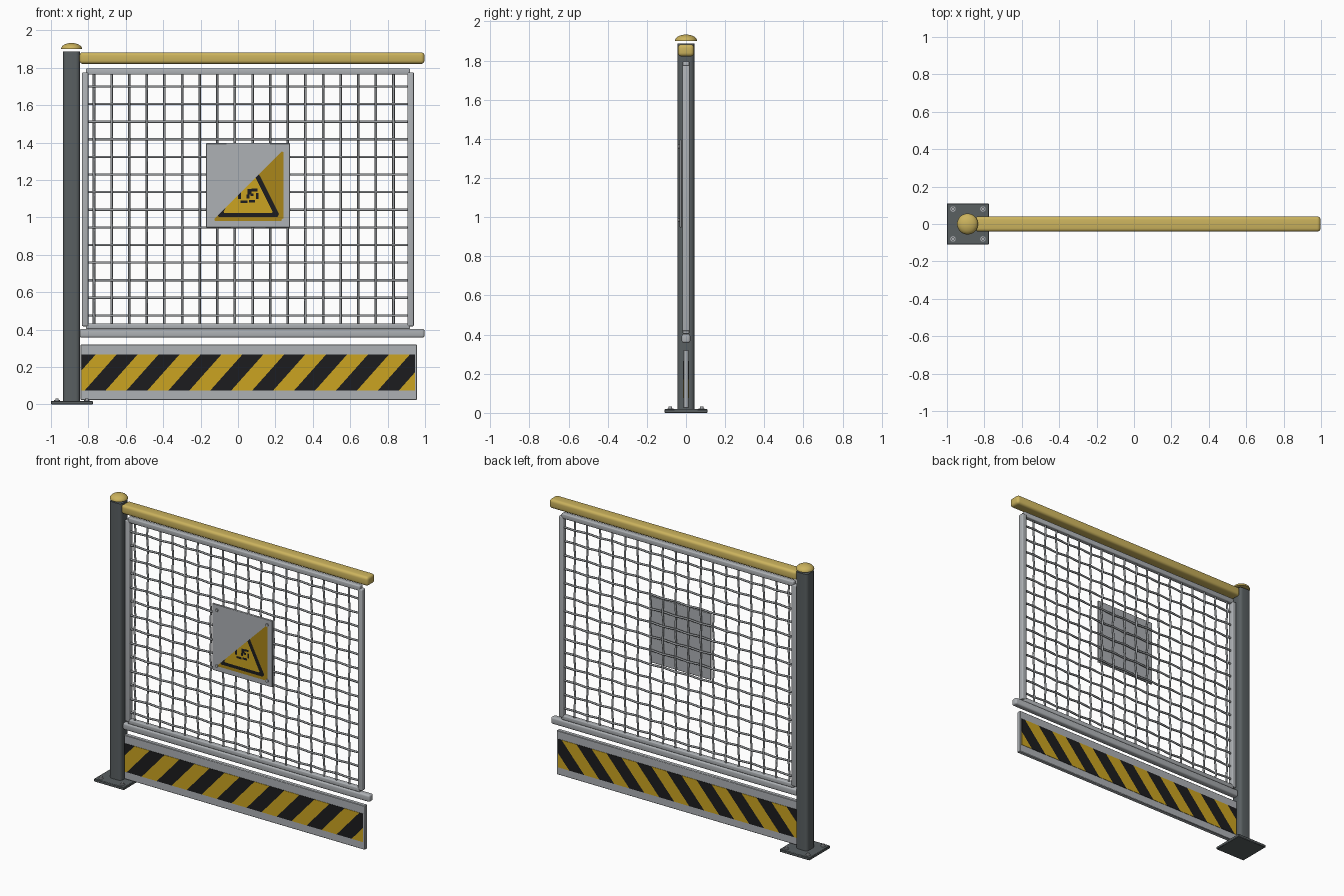
import bpy, bmesh, math
from mathutils import Vector

if "Cube" in bpy.data.objects:
    bpy.data.objects.remove(bpy.data.objects["Cube"])


def mat(name, r, g, b):
    m = bpy.data.materials.new(name)
    m.diffuse_color = (r, g, b, 1)
    m.use_nodes = True
    m.node_tree.nodes["Principled BSDF"].inputs["Base Color"].default_value = m.diffuse_color
    return m


DARK = mat("dark grey steel", 0.10, 0.115, 0.12)
GALV = mat("galvanised grey", 0.42, 0.44, 0.46)
WIRE = mat("wire grey", 0.33, 0.345, 0.36)
RAIL = mat("rail yellow", 0.60, 0.45, 0.11)
GOLD = mat("stripe yellow", 0.60, 0.37, 0.015)
OCHRE = mat("sign ochre", 0.40, 0.24, 0.01)
BLACK = mat("black", 0.012, 0.012, 0.013)


def finish(name, bm, mats):
    bmesh.ops.recalc_face_normals(bm, faces=bm.faces)
    me = bpy.data.meshes.new(name)
    bm.to_mesh(me)
    bm.free()
    ob = bpy.data.objects.new(name, me)
    bpy.context.collection.objects.link(ob)
    for m in mats:
        me.materials.append(m)
    return ob


def smooth(ob, angle=40):
    bpy.ops.object.select_all(action='DESELECT')
    ob.select_set(True)
    bpy.context.view_layer.objects.active = ob
    bpy.ops.object.shade_smooth_by_angle(angle=math.radians(angle))


def box_bm(x0, x1, y0, y1, z0, z1):
    bm = bmesh.new()
    bmesh.ops.create_cube(bm, size=1)
    for v in bm.verts:
        v.co = Vector(((x0 + x1) / 2 + v.co.x * (x1 - x0),
                       (y0 + y1) / 2 + v.co.y * (y1 - y0),
                       (z0 + z1) / 2 + v.co.z * (z1 - z0)))
    return bm


def box(name, x0, x1, y0, y1, z0, z1, m, bevel=0.0, seg=3):
    bm = box_bm(x0, x1, y0, y1, z0, z1)
    if bevel:
        bmesh.ops.bevel(bm, geom=bm.edges[:], offset=bevel, segments=seg,
                        profile=0.5, affect='EDGES')
    ob = finish(name, bm, [m])
    if bevel:
        smooth(ob)
    return ob


def bolt(name, loc, r, h, m, facing_front=False):
    rot = (math.radians(90), 0, 0) if facing_front else (0, 0, 0)
    bpy.ops.mesh.primitive_cylinder_add(vertices=12, radius=r, depth=h, location=loc, rotation=rot)
    ob = bpy.context.object
    ob.name = name
    ob.data.materials.append(m)
    smooth(ob)


# Post: rounded square tube, only the vertical edges are rounded
PX = -0.89
bm = box_bm(PX - 0.045, PX + 0.045, -0.043, 0.043, 0.018, 1.887)
vert = [e for e in bm.edges if abs(e.verts[0].co.z - e.verts[1].co.z) > 1]
bmesh.ops.bevel(bm, geom=vert, offset=0.022, segments=5, profile=0.5, affect='EDGES')
smooth(finish("post", bm, [DARK]))

# Base plate with anchor bolts
box("base_plate", -1.0, -0.776, -0.11, 0.11, 0, 0.019, DARK, 0.003, 1)
for sx in (-1, 1):
    for sy in (-1, 1):
        bolt("anchor_washer", (PX + 0.002 + sx * 0.08, sy * 0.08, 0.02), 0.015, 0.006, GALV)
        bolt("anchor_bolt", (PX + 0.002 + sx * 0.08, sy * 0.08, 0.025), 0.009, 0.014, GALV)

# Domed post cap: upper half of a flattened sphere, slightly above the post
bm = bmesh.new()
bmesh.ops.create_uvsphere(bm, u_segments=32, v_segments=16, radius=1)
cut = bmesh.ops.bisect_plane(bm, geom=bm.verts[:] + bm.edges[:] + bm.faces[:],
                             plane_co=(0, 0, 0.001), plane_no=(0, 0, -1), clear_outer=True)
bmesh.ops.holes_fill(bm, edges=[e for e in bm.edges if e.is_boundary])
for v in bm.verts:
    v.co = Vector((PX + v.co.x * 0.056, v.co.y * 0.056, 1.901 + v.co.z * 0.032))
smooth(finish("post_cap", bm, [RAIL]))

# Rails
box("top_rail", -0.848, 0.997, -0.041, 0.041, 1.821, 1.883, RAIL, 0.018, 4)
box("lower_rail", -0.848, 0.997, -0.022, 0.022, 0.357, 0.404, GALV, 0.012, 4)

# Mesh panel frame
box("frame_top", -0.813, 0.920, -0.017, 0.017, 1.763, 1.797, GALV, 0.006)
box("frame_bottom", -0.813, 0.920, -0.017, 0.017, 0.404, 0.434, GALV, 0.006)
box("frame_left", -0.834, -0.800, -0.019, 0.019, 0.418, 1.776, GALV, 0.006)
box("frame_right", 0.906, 0.940, -0.019, 0.019, 0.418, 1.776, GALV, 0.006)

# Woven wire mesh
PITCH = 0.0942
xs = [-0.770 + PITCH * i for i in range(18)]
zs = [0.476 + PITCH * i for i in range(14)]


def wires(name, paths):
    cu = bpy.data.curves.new(name, 'CURVE')
    cu.dimensions = '3D'
    cu.bevel_depth = 0.0068
    cu.bevel_resolution = 1
    for pts in paths:
        sp = cu.splines.new('POLY')
        sp.points.add(len(pts) - 1)
        for p, co in zip(sp.points, pts):
            p.co = (*co, 1)
    ob = bpy.data.objects.new(name, cu)
    bpy.context.collection.objects.link(ob)
    cu.materials.append(WIRE)


def weave(i, j):
    return 0.005 if (i + j) % 2 else -0.005


wires("upright_wires", [[(x, 0, 0.42)] + [(x, weave(i, j), z) for j, z in enumerate(zs)]
                        + [(x, 0, 1.78)] for i, x in enumerate(xs)])
wires("cross_wires", [[(-0.81, 0, z)] + [(x, -weave(i, j), z) for i, x in enumerate(xs)]
                      + [(0.92, 0, z)] for j, z in enumerate(zs)])

# Kick panel with hazard stripes showing on both faces
box("kick_panel", -0.842, 0.957, -0.014, 0.014, 0.024, 0.321, GALV, 0.003, 1)
Z0, Z1, LEAN, PERIOD, START = 0.075, 0.266, 0.17, 0.224, -0.82
bm = box_bm(-0.838, 0.945, -0.0165, 0.0165, Z0, Z1)
for k in range(-3, 18):
    bmesh.ops.bisect_plane(bm, geom=bm.verts[:] + bm.edges[:] + bm.faces[:],
                           plane_co=(START + k * PERIOD / 2, 0, Z0), plane_no=(Z1 - Z0, 0, -LEAN))
for f in bm.faces:
    c = f.calc_center_median()
    u = (c.x - START - (c.z - Z0) * LEAN / (Z1 - Z0)) / PERIOD
    f.material_index = 1 if u % 1 < 0.5 else 0
finish("hazard_stripes", bm, [GOLD, BLACK])

# Warning sign plate with corner screws
SX, SZ = 0.054, 1.172
box("sign_plate", SX - 0.225, SX + 0.225, -0.033, -0.021, SZ - 0.225, SZ + 0.225, GALV, 0.003, 1)
for sx in (-1, 1):
    for sz in (-1, 1):
        bolt("sign_screw", (SX + sx * 0.188, -0.036, SZ + sz * 0.188), 0.010, 0.008, GALV, True)


def decal(name, polys, layer, m):
    """Flat printed shapes, kept only below the sign's diagonal."""
    bm = bmesh.new()
    y = -0.0335 - 0.0008 * layer
    for pts in polys:
        bm.faces.new([bm.verts.new((SX + a, y, SZ + b)) for a, b in pts])
    bmesh.ops.bisect_plane(bm, geom=bm.verts[:] + bm.edges[:] + bm.faces[:],
                           plane_co=(SX, y, SZ), plane_no=(-1, 0, 1), clear_outer=True)
    for f in bm.faces:
        f.normal_update()
        if f.normal.y > 0:
            f.normal_flip()
    me = bpy.data.meshes.new(name)
    bm.to_mesh(me)
    bm.free()
    me.materials.append(m)
    bpy.context.collection.objects.link(bpy.data.objects.new(name, me))


def triangle(s, c):
    """Warning triangle with clipped corners, inset by s."""
    w, b, t = 0.172 - s * 1.75, -0.170 + s, 0.165 - s * 2.1
    return [(-w + c, b), (w - c, b), (w - c * 0.4, b + c), (c * 0.45, t - c * 0.3),
            (-c * 0.45, t - c * 0.3), (-w + c * 0.4, b + c)]


def patch(x, z, w, h):
    return [(x - w, z - h), (x + w, z - h), (x + w, z + h), (x - w, z + h)]


decal("sign_background", [patch(0, 0, 0.19, 0.19)], 0, OCHRE)
decal("sign_triangle_border", [triangle(0, 0.016)], 1, BLACK)
decal("sign_triangle_field", [triangle(0.022, 0.006)], 2, GOLD)
# Pictogram: small broken blocks around the middle of the triangle
decal("sign_pictogram", [patch(-0.045, -0.055, 0.008, 0.018), patch(-0.022, -0.088, 0.018, 0.007),
                         patch(0.008, -0.035, 0.010, 0.014), patch(0.035, -0.025, 0.016, 0.007),
                         patch(0.048, -0.058, 0.007, 0.016), patch(0.022, -0.085, 0.016, 0.007),
                         patch(0.0, -0.060, 0.008, 0.010), patch(0.022, -0.050, 0.008, 0.007)],
      3, BLACK)
